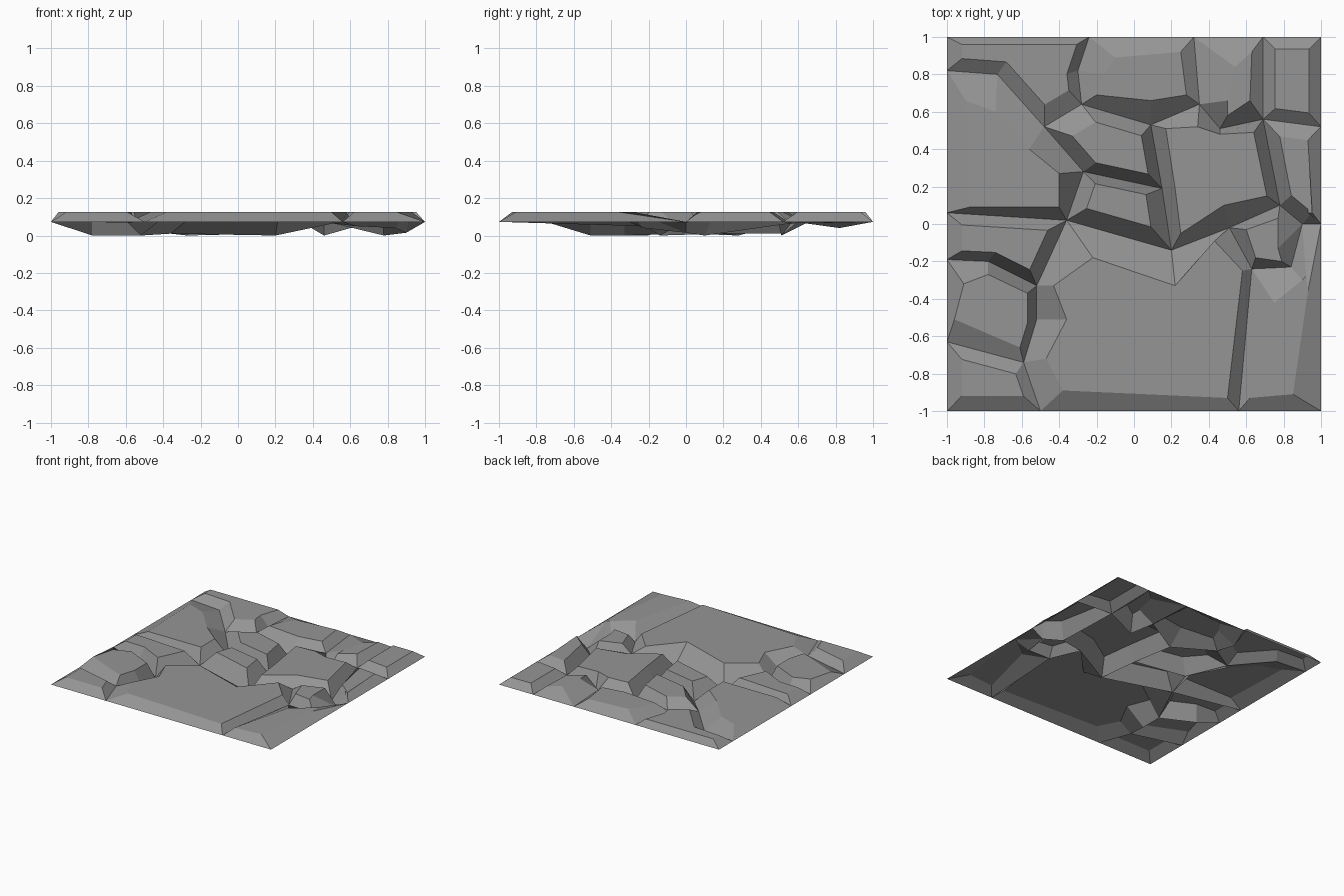
import bpy, bmesh
from mathutils import Vector

if "Cube" in bpy.data.objects:
    bpy.data.objects.remove(bpy.data.objects["Cube"])

RIM, TOP = 0.073, 0.125

# Where the cracks meet the square rim (all at rim height)
rim = dict(a=(-1, 1), b=(-.24, 1), c=(.32, 1), d=(.69, 1), e=(1, 1), f=(1, .52),
           g=(1, 0), h=(1, -1), i=(.56, -1), j=(-.5, -1), k=(-1, -1),
           l=(-1, -.63), m=(-1, -.19), n=(-1, .06), o=(-1, .82))
# Crack junctions inside the tile
cracks = dict(p=(-.73, .80, .07), q=(-.48, .52, .065), r=(-.28, .64, .065),
              s=(.35, .64, .065), t=(.09, .53, .01), u=(.15, .19, .01),
              v=(-.27, .28, 0), w=(.20, -.14, 0), x=(-.36, .02, .01),
              y=(-.30, .82, .04), A=(.46, .51, 0), B=(.69, .56, .065),
              C=(.78, .10, 0), D=(.90, 0, .015), E=(.84, -.23, .04),
              F=(.63, -.24, .05), G=(.51, -.02, .065), H=(-.59, -.74, .07),
              K=(-.52, -.51, 0), M=(-.52, -.33, 0), N=(-.78, -.20, 0))

# Evenly bevelled stones: outline (counter-clockwise), bevel width per edge in hundredths
even_stones = [
    ("opqryba", (7, 8, 10, 6, 5, 4, 8)),
    ("dBfe", (6.5, 6.5, 6.5, 6.5)),
    ("qvutr", (8, 6, 6, 7, 12)),
    ("vxwu", (8, 9, 9, 5)),
    ("BCDgf", (7, 8, 6, 7, 8)),
    ("nmNMx", (8, 5, 6, 7, 6)),
    ("lkjH", (8, 8, 6, 7)),
]
# Unevenly worn stones: outline and the matching corners of the flat top
worn_stones = [
    ("yrtscb", [(-.16, .80), (-.20, .69), (.09, .66), (.28, .69), (.25, .92), (-.10, .89)]),
    ("csABd", [(.54, .84), (.50, .66), (.50, .58), (.62, .66), (.63, .92)]),
    ("onxvqp", [(-.90, .66), (-.88, .09), (-.40, .09), (-.40, .27), (-.56, .40), (-.74, .60)]),
    ("tuwGCBAs", [(.17, .51), (.22, .19), (.25, -.05), (.48, .10), (.71, .15),
                  (.64, .49), (.46, .48), (.34, .52)]),
    ("GFEDC", [(.60, -.03), (.65, -.18), (.79, -.20), (.77, -.13), (.77, .03)]),
    ("FihgDE", [(.75, -.42), (.62, -.93), (.85, -.91), (.93, -.36), (.92, -.28), (.90, -.30)]),
    ("xMKHjiFGw", [(-.22, -.18), (-.43, -.33), (-.36, -.51), (-.47, -.72), (-.38, -.89),
                   (.50, -.93), (.58, -.25), (.43, -.09), (.22, -.33)]),
    ("mlHKMN", [(-.91, -.32), (-.96, -.51), (-.61, -.66), (-.57, -.53), (-.57, -.37), (-.78, -.27)]),
]


def inset(pts, widths):
    """Move every outline edge inward by its own width."""
    out, n = [], len(pts)
    for k in range(n):
        e0 = (pts[k] - pts[k - 1]).to_2d().normalized()
        e1 = (pts[(k + 1) % n] - pts[k]).to_2d().normalized()
        n0, n1 = Vector((-e0.y, e0.x)), Vector((-e1.y, e1.x))
        w0, w1 = widths[k - 1] / 100, widths[k] / 100
        det = n0.x * n1.y - n0.y * n1.x
        if abs(det) < 0.3:
            d = (n0 + n1).normalized() * (w0 + w1) / 2
        else:
            d = Vector(((w0 * n1.y - w1 * n0.y) / det, (n0.x * w1 - n1.x * w0) / det))
        if d.length > 0.2:
            d *= 0.2 / d.length
        out.append((pts[k].x + d.x, pts[k].y + d.y))
    return out


def add_stone(outline, corners):
    """Flat top joined to the shared crack line by sloping sides."""
    low = [vert[key] for key in outline]
    high = [bm.verts.new((*xy, TOP)) for xy in corners]
    bm.faces.new(high)
    for k in range(len(low)):
        j = (k + 1) % len(low)
        bm.faces.new((low[k], low[j], high[j], high[k]))


# Cracked stone ground
bm = bmesh.new()
vert = {key: bm.verts.new((*xy, RIM)) for key, xy in rim.items()}
vert.update({key: bm.verts.new(co) for key, co in cracks.items()})
for outline, widths in even_stones:
    add_stone(outline, inset([vert[key].co for key in outline], widths))
for outline, corners in worn_stones:
    add_stone(outline, corners)

mesh = bpy.data.meshes.new("cracked_stone_ground")
bm.to_mesh(mesh)
bm.free()
ground = bpy.data.objects.new("cracked_stone_ground", mesh)
bpy.context.collection.objects.link(ground)

# Dark grey stone
stone = bpy.data.materials.new("dark_stone")
stone.diffuse_color = (0.3, 0.3, 0.3, 1)
stone.use_nodes = True
stone.node_tree.nodes["Principled BSDF"].inputs["Base Color"].default_value = stone.diffuse_color
mesh.materials.append(stone)
